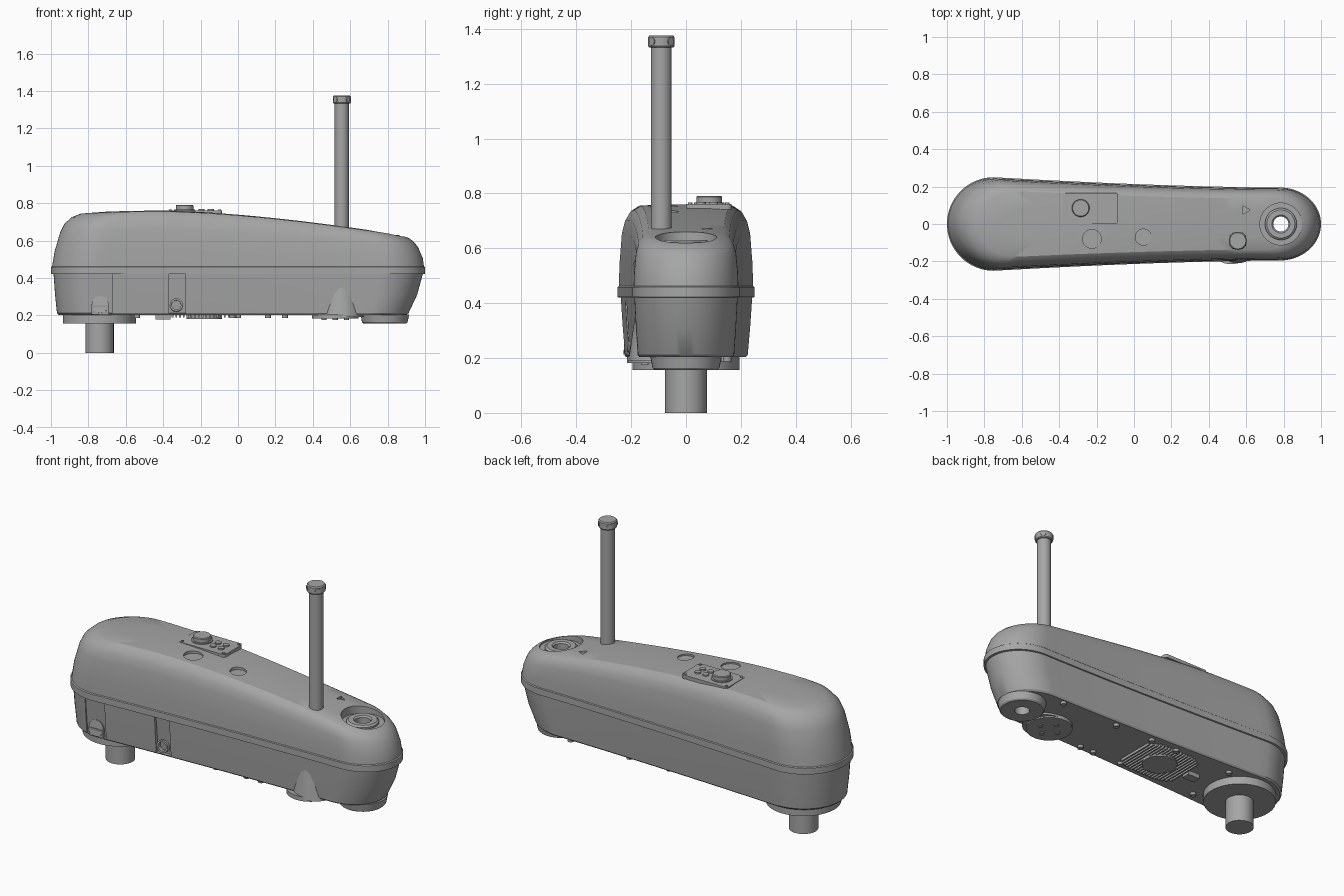
import bpy, bmesh, math
from mathutils import Matrix, Vector

old = bpy.data.objects.get("Cube")
if old:
    bpy.data.objects.remove(old, do_unlink=True)

GREY = (0.38, 0.38, 0.38, 1)
grey = bpy.data.materials.new("plain_grey")
grey.use_nodes = True
grey.diffuse_color = GREY
grey.node_tree.nodes["Principled BSDF"].inputs["Base Color"].default_value = GREY


def make(name, bm):
    bmesh.ops.recalc_face_normals(bm, faces=bm.faces[:])
    mesh = bpy.data.meshes.new(name)
    bm.to_mesh(mesh)
    bm.free()
    mesh.materials.append(grey)
    ob = bpy.data.objects.new(name, mesh)
    bpy.context.collection.objects.link(ob)
    return ob


def lathe(name, x, y, profile, seg=48, axis=None):
    """Revolve (radius, z) points; a hole runs through when it is a closed ring."""
    bm = bmesh.new()
    rings = []
    for r, z in profile:
        if r == 0:
            rings.append([bm.verts.new((0, 0, z))] * seg)
        else:
            rings.append([bm.verts.new((r * math.cos(a), r * math.sin(a), z))
                          for a in (2 * math.pi * i / seg for i in range(seg))])
    for a, b in zip(rings, rings[1:]):
        for i in range(seg):
            j = (i + 1) % seg
            bm.faces.new(dict.fromkeys((a[i], a[j], b[j], b[i])))
    bmesh.ops.remove_doubles(bm, verts=bm.verts[:], dist=1e-6)
    if axis:
        bmesh.ops.rotate(bm, verts=bm.verts[:], matrix=Vector((0, 0, 1)).rotation_difference(Vector(axis)).to_matrix())
    ob = make(name, bm)
    ob.location = (x, y, 0)
    return ob


def cyl(name, x, y, r, z0, z1, seg=48):
    return lathe(name, x, y, [(0, z0), (r, z0), (r, z1), (0, z1)], seg)


def box(name, centre, size, tilt=0, bevel=0):
    bm = bmesh.new()
    bmesh.ops.create_cube(bm, size=1)
    bmesh.ops.scale(bm, vec=size, verts=bm.verts[:])
    if bevel:
        edges = [e for e in bm.edges if abs(e.verts[0].co.z - e.verts[1].co.z) > 1e-4]
        bmesh.ops.bevel(bm, geom=edges, offset=bevel, segments=4, affect='EDGES', profile=0.5)
    bmesh.ops.rotate(bm, verts=bm.verts[:], matrix=Matrix.Rotation(tilt, 3, 'X'))
    ob = make(name, bm)
    ob.location = centre
    return ob


# Housing: plan outline with a round wide end, waisted sides and an elliptic nose
def half_outline():
    pts = [(-0.75 - 0.25 * math.cos(a), 0.25 * math.sin(a))
           for a in (math.pi / 2 * i / 16 for i in range(17))]
    for i in range(1, 24):
        x = -0.75 + 1.53 * i / 24
        pts.append((x, 0.195 + 0.055 * ((0.78 - x) / 1.53) ** 1.6))
    pts += [(0.78 + 0.22 * math.sin(a), 0.195 * math.cos(a))
            for a in (math.pi / 2 * i / 16 for i in range(17))]
    return pts


def top(x):
    if x > -0.4:
        return 0.76 - 0.135 * ((x + 0.4) / 1.3) ** 1.55
    return 0.76 - 0.012 * ((x + 0.4) / 0.45) ** 2


half = half_outline()
outline = half + [(x, -y) for x, y in half[-2:0:-1]]
n, h = len(outline), len(half)
bm = bmesh.new()
rings = []


def ring(left, right, sy, zfun):
    row = []
    for x, y in outline:
        px = -1 + left + (x + 1) / 2 * (2 - left - right)
        row.append(bm.verts.new((px, y * sy, zfun(px))))
    rings.append(row)


# lower tub and rim band
for left, right, sy, z in [(0.04, 0.1, 0.87, 0.203), (0.032, 0.088, 0.9, 0.212),
                           (0.022, 0.042, 0.935, 0.31), (0.014, 0.012, 0.965, 0.42),
                           (0, 0, 1, 0.422), (0, 0, 1, 0.458), (0.006, 0.006, 0.98, 0.462)]:
    ring(left, right, sy, lambda x, z=z: z)
# upper cover, following the sloping top
for left, right, sy, t in [(0.02, 0.012, 0.968, 0.3), (0.05, 0.036, 0.935, 0.66),
                           (0.072, 0.055, 0.89, 0.81), (0.11, 0.08, 0.81, 0.925),
                           (0.16, 0.115, 0.7, 0.985), (0.3, 0.2, 0.35, 1.0)]:
    ring(left, right, sy, lambda x, t=t: 0.46 + (top(x) - 0.46) * t)
for a, b in zip(rings, rings[1:]):
    for i in range(n):
        j = (i + 1) % n
        bm.faces.new((a[i], a[j], b[j], b[i]))
bm.faces.new(rings[0])
cap = rings[-1]
for i in range(h - 1):
    bm.faces.new(dict.fromkeys((cap[i], cap[i + 1], cap[(n - i - 1) % n], cap[(n - i) % n])))
housing = make("housing", bm)

# Cuts: end socket, through hole, top wells, arrow mark, side recesses
cutters = [
    cyl("cut_socket", 0.785, 0, 0.112, 0.612, 0.9),
    cyl("cut_bore", 0.785, 0, 0.04, 0.1, 0.9),
    cyl("cut_well_large", -0.225, -0.08, 0.05, 0.742, 0.9),
    cyl("cut_well_small", 0.05, -0.07, 0.043, 0.722, 0.9),
    cyl("cut_arrow", 0.595, 0.075, 0.026, 0.655, 0.9, 3),
    box("cut_recess_wide", (-0.737, -0.268, 0.312), (0.125, 0.1, 0.21), 0.1),
    box("cut_recess_narrow", (-0.325, -0.248, 0.312), (0.09, 0.1, 0.21), 0.1),
]
bpy.context.view_layer.objects.active = housing
for c in cutters:
    c.hide_render = True
    mod = housing.modifiers.new(c.name, 'BOOLEAN')
    mod.operation = 'DIFFERENCE'
    mod.solver = 'EXACT'
    mod.object = c
    bpy.ops.object.modifier_apply(modifier=mod.name)
for c in cutters:
    bpy.data.objects.remove(c, do_unlink=True)

# Bosses inside the side recesses
box("arch_boss", (-0.737, -0.212, 0.232), (0.09, 0.025, 0.05), 0.1)
lathe("arch_boss_top", -0.737, -0.212, [(0, -0.012), (0.045, -0.012), (0.045, 0.012), (0, 0.012)],
      32, (0, -1, 0.1)).location.z = 0.257
lathe("round_port", -0.33, -0.197,
      [(0.025, -0.01), (0.035, -0.01), (0.035, 0.014), (0.025, 0.014), (0.025, -0.01)],
      32, (0, -1, 0.1)).location.z = 0.255

# Socket hub on top and the bored foot beneath it
lathe("socket_hub", 0.785, 0, [(0.04, 0.6), (0.085, 0.6), (0.085, 0.622), (0.075, 0.63),
                               (0.048, 0.63), (0.04, 0.622), (0.04, 0.6)])
lathe("nose_foot", 0.785, 0, [(0.04, 0.157), (0.115, 0.157), (0.122, 0.164), (0.13, 0.205),
                              (0.04, 0.205), (0.04, 0.157)])

# Wide foot with drive shaft
cyl("wide_foot", -0.74, 0, 0.195, 0.157, 0.206, 64)
cyl("drive_shaft", -0.74, 0, 0.076, 0, 0.16)

# Mast, its collar and its flared base
cyl("mast", 0.555, -0.09, 0.038, 0.2, 1.36)
lathe("mast_collar", 0.555, -0.09, [(0, 1.332), (0.044, 1.332), (0.048, 1.337), (0.048, 1.37),
                                    (0.043, 1.376), (0, 1.376)])
for i in range(4):
    a = math.pi / 4 + i * math.pi / 2
    d = (math.cos(a), math.sin(a), 0)
    lathe("collar_screw", 0.555 + 0.046 * d[0], -0.09 + 0.046 * d[1],
          [(0, 0), (0.014, 0), (0.014, 0.004), (0, 0.004)], 16, d).location.z = 1.354
lathe("mast_flare", 0.553, -0.09, [(0, 0.19), (0.12, 0.19), (0.095, 0.36), (0, 0.36)])
cyl("mast_foot", 0.52, -0.09, 0.125, 0.182, 0.206)
for dx, dy in [(-0.06, 0), (0.06, 0), (0, -0.06), (0, 0.06)]:
    cyl("mast_foot_bolt", 0.52 + dx, -0.09 + dy, 0.014, 0.176, 0.184, 12)

# Control panel with knob and buttons
box("control_panel", (-0.23, 0.083, 0.752), (0.29, 0.165, 0.02), 0, 0.015)
lathe("knob", -0.285, 0.085, [(0, 0.755), (0.056, 0.755), (0.056, 0.767), (0.047, 0.767),
                              (0.047, 0.787), (0.043, 0.791), (0, 0.791)])
for x in (-0.195, -0.145):
    for y in (0.055, 0.1):
        cyl("button", x, y, 0.017, 0.755, 0.769, 24)
for x in (-0.36, -0.1):
    for y in (0.015, 0.15):
        cyl("panel_screw", x, y, 0.008, 0.755, 0.766, 12)

# Underside vent: fins clipped to a rounded patch, with a centre disc
for i in range(18):
    x = -0.35 + 0.02 * i
    length = 0.3 * (1 - abs((x + 0.18) / 0.21) ** 4) ** 0.5
    box("vent_fin", (x, 0, 0.197), (0.009, length, 0.018))
cyl("vent_disc", -0.18, 0, 0.095, 0.181, 0.206)
box("connector", (-0.4, 0, 0.192), (0.08, 0.05, 0.028))

# Screw bosses along the lower edges
for y, xs in ((0.15, (0.62, 0.25, 0, -0.17, -0.54)), (-0.15, (0.25, 0.16, -0.03, -0.54))):
    for x in xs:
        cyl("screw_boss", x, y, 0.016, 0.187, 0.215, 16)

# Smooth shading with crisp edges
for ob in bpy.context.collection.objects:
    if ob.type == 'MESH' and grey.name in ob.data.materials:
        ob.select_set(True)
        bpy.context.view_layer.objects.active = ob
bpy.ops.object.shade_smooth_by_angle(angle=math.radians(28))
